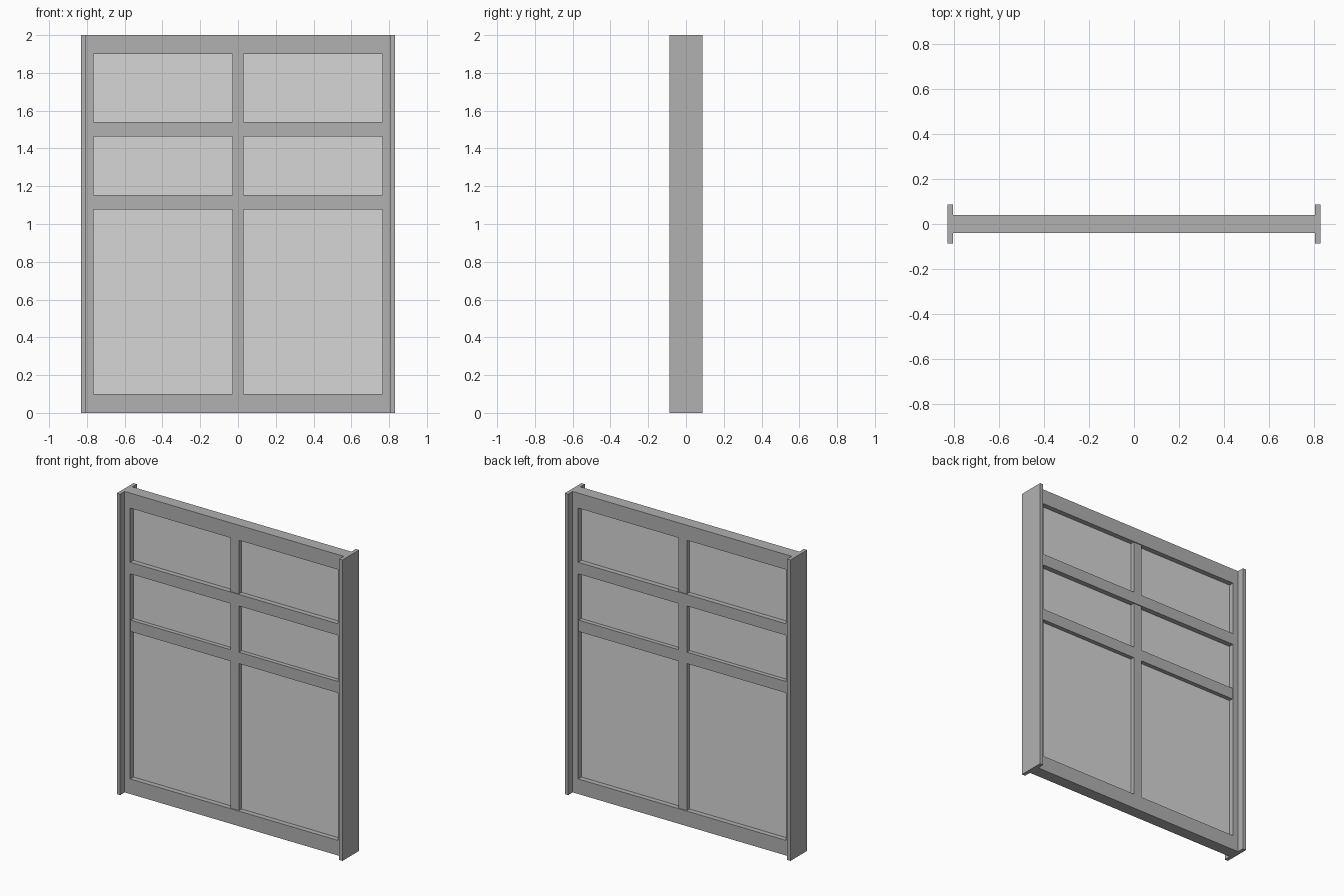
import bpy
import bmesh

cube = bpy.data.objects.get("Cube")
if cube:
    bpy.data.objects.remove(cube, do_unlink=True)


def material(name, value):
    mat = bpy.data.materials.new(name)
    mat.use_nodes = True
    colour = (value, value, value, 1)
    mat.diffuse_color = colour
    mat.node_tree.nodes["Principled BSDF"].inputs["Base Color"].default_value = colour
    return mat


FRAME = material("frame grey", 0.44)
PANE = material("pane light grey", 0.67)


def lattice(name, xs, zs, depth, mat, is_open=lambda col, row: False):
    """Upright slab split at xs and zs, left open where is_open says so."""
    bm = bmesh.new()
    grid = [[bm.verts.new((x, 0, z)) for z in zs] for x in xs]
    for i in range(len(xs) - 1):
        for j in range(len(zs) - 1):
            if not is_open(i, j):
                bm.faces.new((grid[i][j], grid[i + 1][j],
                              grid[i + 1][j + 1], grid[i][j + 1]))
    loose = [v for v in bm.verts if not v.link_faces]
    bmesh.ops.delete(bm, geom=loose, context='VERTS')
    mesh = bpy.data.meshes.new(name)
    bm.to_mesh(mesh)
    bm.free()
    mesh.materials.append(mat)
    obj = bpy.data.objects.new(name, mesh)
    bpy.context.collection.objects.link(obj)
    solid = obj.modifiers.new("Thickness", 'SOLIDIFY')
    solid.thickness = depth
    solid.offset = 0
    return obj


OUTER, PLATE, INNER, BAR = 0.83, 0.805, 0.765, 0.03
BOTTOM, TOP = 0.1, 1.9
TRANSOM = (1.463, 1.54)
RAIL = (1.077, 1.153)

# Side flanges, wider than the frame
for side, sign in (("left", 1), ("right", -1)):
    lattice(side + "_flange", sorted((sign * PLATE, sign * OUTER)), (0, 2), 0.175, FRAME)

# Main frame with its transom, in one piece
lattice("main_frame", (-PLATE, -INNER, INNER, PLATE),
        (0, BOTTOM, *TRANSOM, TOP, 2), 0.08, FRAME,
        lambda col, row: col == 1 and row in (1, 3))

# Slightly recessed glazing bars
lattice("lower_glazing_bars", (-INNER, -BAR, BAR, INNER),
        (BOTTOM, *RAIL, TRANSOM[0]), 0.068, FRAME,
        lambda col, row: col != 1 and row != 1)
lattice("upper_glazing_bar", (-BAR, BAR), (TRANSOM[1], TOP), 0.068, FRAME)

# Thin panes behind the bars
lattice("lower_pane", (-INNER, INNER), (BOTTOM, TRANSOM[0]), 0.012, PANE)
lattice("upper_pane", (-INNER, INNER), (TRANSOM[1], TOP), 0.012, PANE)
